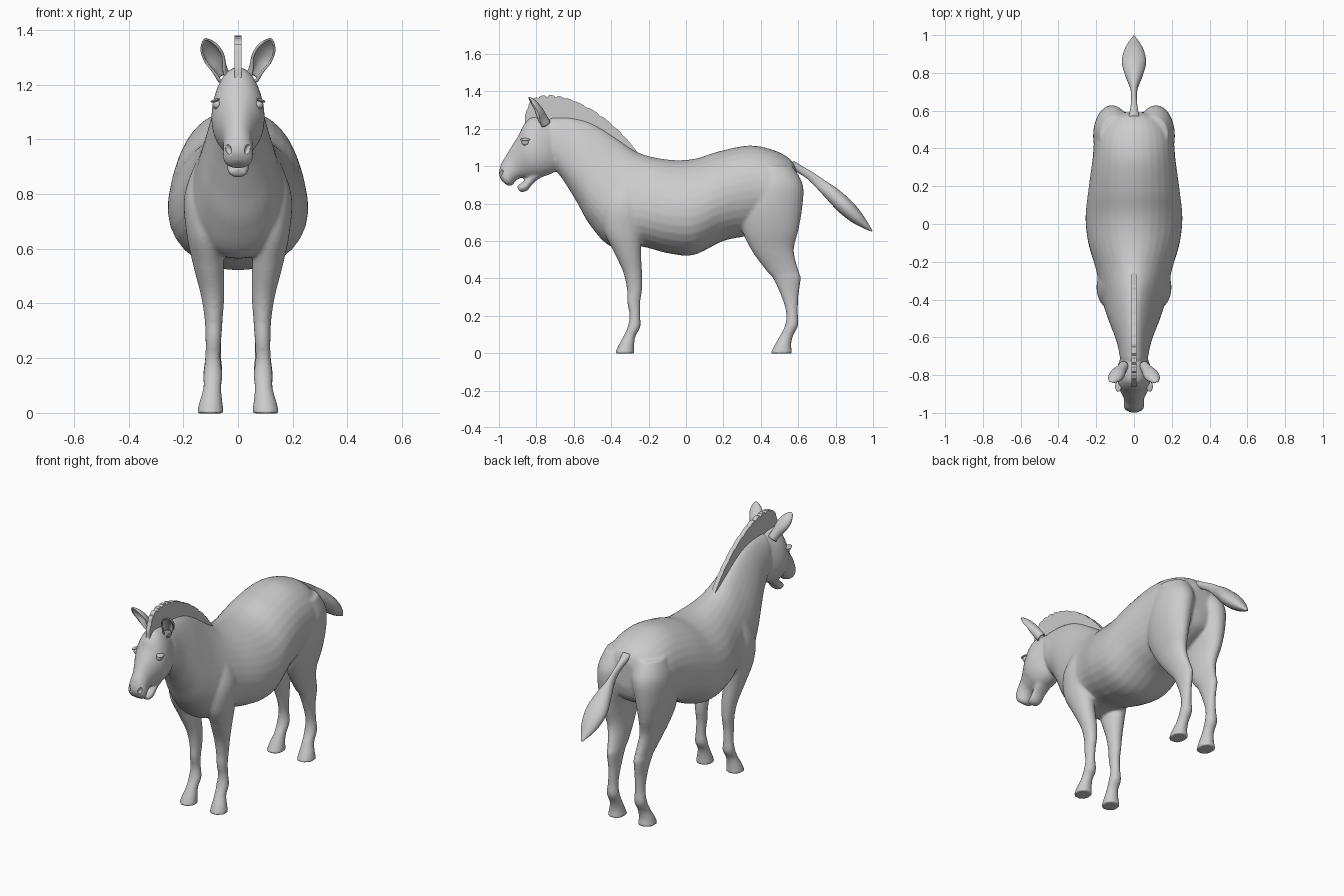
import bpy, bmesh, math, random
from mathutils import Vector

if "Cube" in bpy.data.objects:
    bpy.data.objects.remove(bpy.data.objects["Cube"])

random.seed(4)


def spline(rows, steps):
    """Catmull-Rom interpolation of equal-length tuples."""
    out = []
    for i in range(len(rows) - 1):
        a, b, c, d = (rows[max(i - 1, 0)], rows[i], rows[i + 1],
                      rows[min(i + 2, len(rows) - 1)])
        for s in range(steps):
            t = s / steps
            out.append([0.5 * (2 * q + (r - p) * t + (2 * p - 5 * q + 4 * r - u) * t * t
                               + (3 * q - p - 3 * r + u) * t ** 3)
                        for p, q, r, u in zip(a, b, c, d)])
    return out + [list(rows[-1])]


def loft(bm, rows, steps=6, n=32):
    """Rows: x, upper y, z, lower y, z, half width, taper of the upper half."""
    rings = []
    for x, ty, tz, by, bz, w, k in spline(rows, steps):
        mid = Vector((x, (ty + by) / 2, (tz + bz) / 2))
        up = Vector((0, (ty - by) / 2, (tz - bz) / 2))
        ring = []
        for j in range(n):
            s, c = math.sin(math.tau * j / n), math.cos(math.tau * j / n)
            ring.append(bm.verts.new(mid + up * s + Vector((w * c * (1 - k * s), 0, 0))))
        rings.append(ring)
    for a, b in zip(rings, rings[1:]):
        for j in range(n):
            bm.faces.new((a[j], a[(j + 1) % n], b[(j + 1) % n], b[j]))
    bm.faces.new(rings[0][::-1])
    bm.faces.new(rings[-1])


def finish(name, bm):
    bmesh.ops.recalc_face_normals(bm, faces=bm.faces)
    me = bpy.data.meshes.new(name)
    bm.to_mesh(me)
    bm.free()
    for p in me.polygons:
        p.use_smooth = True
    ob = bpy.data.objects.new(name, me)
    bpy.context.collection.objects.link(ob)
    return ob


def ball(name, loc, scale, rot=(0, 0, 0)):
    bm = bmesh.new()
    bmesh.ops.create_uvsphere(bm, u_segments=20, v_segments=12, radius=1)
    ob = finish(name, bm)
    ob.location, ob.scale, ob.rotation_euler = loc, scale, rot
    return ob


# Torso and neck: upper y, z, lower y, z, half width, taper
torso = [(.59, .98, .59, .82, .07, 0), (.56, 1.035, .56, .74, .15, 0),
         (.47, 1.085, .46, .68, .205, 0), (.34, 1.11, .34, .63, .22, 0),
         (.18, 1.08, .2, .60, .24, .06), (.04, 1.038, .04, .525, .255, .12),
         (-.1, 1.035, -.1, .535, .24, .15), (-.25, 1.07, -.24, .57, .195, .25),
         (-.36, 1.14, -.40, .57, .165, .35), (-.45, 1.20, -.51, .68, .135, .35),
         (-.53, 1.24, -.58, .80, .11, .3), (-.62, 1.26, -.64, .90, .088, .2),
         (-.72, 1.262, -.69, .97, .075, .1)]
# Skull and upper muzzle
head = [(-.74, 1.26, -.655, 1.03, .06, 0), (-.825, 1.262, -.685, .98, .085, 0),
        (-.868, 1.22, -.73, .955, .097, 0), (-.895, 1.165, -.785, .938, .092, 0),
        (-.93, 1.11, -.835, .935, .07, 0), (-.96, 1.06, -.875, .937, .055, 0),
        (-.987, 1.015, -.905, .925, .054, 0), (-1.0, .96, -.93, .897, .054, 0),
        (-.985, .92, -.95, .893, .034, 0)]
# Lower jaw, hanging a little open
jaw = [(-.79, .99, -.76, .95, .05, 0), (-.84, .945, -.815, .91, .043, 0),
       (-.878, .912, -.85, .868, .04, 0), (-.905, .893, -.888, .86, .03, 0)]
# Legs: front y, back y, z, centre x, half width
front_leg = [(-.38, -.24, .95, .09, .05), (-.44, -.22, .80, .125, .07),
             (-.44, -.235, .66, .123, .066), (-.385, -.24, .54, .108, .056),
             (-.335, -.235, .43, .093, .043), (-.316, -.235, .34, .089, .033),
             (-.314, -.245, .27, .09, .029), (-.302, -.245, .20, .092, .028),
             (-.312, -.244, .14, .092, .035), (-.335, -.27, .09, .094, .033),
             (-.362, -.277, .04, .099, .042), (-.38, -.275, -.002, .101, .05)]
hind_leg = [(.36, .57, 1.0, .10, .08), (.32, .625, .90, .113, .10),
            (.29, .622, .78, .123, .09), (.30, .602, .66, .122, .07),
            (.35, .577, .55, .108, .052), (.43, .602, .44, .092, .039),
            (.465, .614, .40, .09, .036), (.507, .602, .31, .088, .029),
            (.535, .598, .22, .09, .028), (.53, .6, .15, .092, .035),
            (.50, .572, .09, .094, .033), (.472, .562, .04, .099, .042),
            (.45, .57, -.002, .101, .05)]

bm = bmesh.new()
for part in (torso, head, jaw):
    loft(bm, [(0, *r) for r in part])
for leg in (front_leg, hind_leg):
    for side in (1, -1):
        loft(bm, [(side * x, f, z, b, z, w, 0) for f, b, z, x, w in leg])
body = finish("body", bm)
rm = body.modifiers.new("blend", "REMESH")
rm.mode, rm.voxel_size, rm.use_smooth_shade = "VOXEL", .0085, True
sm = body.modifiers.new("soften", "SMOOTH")
sm.factor, sm.iterations = .5, 5

# Nostrils cut into the muzzle, eyes with lids
for side, tag in ((1, "left"), (-1, "right")):
    cut = ball("nostril_cutter_" + tag, (side * .036, -.99, .965),
               (.011, .016, .02), (0, side * .35, 0))
    cut.hide_render = True
    cut.hide_set(True)
    bo = body.modifiers.new("nostril", "BOOLEAN")
    bo.operation, bo.object = "DIFFERENCE", cut
    ball("eye_" + tag, (side * .076, -.858, 1.127), (.017, .021, .017))
    ball("eyelid_" + tag, (side * .083, -.86, 1.142), (.018, .028, .006), (0, side * .3, 0))

# Ears: open cups facing forwards
for side, tag in ((1, "left"), (-1, "right")):
    bm = bmesh.new()
    base, tip = Vector((side * .052, -.75, 1.225)), Vector((side * .12, -.838, 1.365))
    axis = (tip - base).normalized()
    back = Vector((-side * .3, 1, 0))
    back = (back - axis * back.dot(axis)).normalized()
    wide = axis.cross(back)
    rows = []
    for t, r, d in spline([(0, .022, .024), (.25, .025, .025), (.5, .035, .026),
                           (.75, .032, .02), (.92, .017, .01), (1, .003, .002)], 4):
        opening = 2.9 - 1.1 * min(1, t * 2)
        c = base.lerp(tip, t)
        rows.append([bm.verts.new(c + back * d * math.cos(a) + wide * r * math.sin(a))
                     for a in [opening * (j / 8 - 1) for j in range(17)]])
    for a, b in zip(rows, rows[1:]):
        for j in range(16):
            bm.faces.new((a[j], a[j + 1], b[j + 1], b[j]))
    ear = finish("ear_" + tag, bm)
    so = ear.modifiers.new("thickness", "SOLIDIFY")
    so.thickness, so.offset = .008, 0

# Upright mane with a nicked edge: y, top z, root z
bm = bmesh.new()
prev = None
crest = [(-.25, 1.06, 1.03), (-.30, 1.125, 1.06), (-.36, 1.19, 1.11), (-.46, 1.275, 1.17),
         (-.57, 1.337, 1.22), (-.65, 1.367, 1.235), (-.72, 1.379, 1.24),
         (-.79, 1.372, 1.24), (-.835, 1.34, 1.235), (-.862, 1.265, 1.22)]
for i, (y, top, root) in enumerate(spline(crest, 6)):
    dip = random.uniform(.004, .012) if i % 4 == 2 and 8 < i else 0
    pair = (bm.verts.new((0, y, root)), bm.verts.new((0, y, top - dip)))
    if prev:
        bm.faces.new((prev[0], pair[0], pair[1], prev[1]))
    prev = pair
mane = finish("mane", bm)
for p in mane.data.polygons:
    p.use_smooth = False
so = mane.modifiers.new("thickness", "SOLIDIFY")
so.thickness, so.offset = .026, 0

# Tail with a tufted end: centre y, z, half depth, half width
bm = bmesh.new()
tail = [(.56, 1.01, .025, .03), (.61, .982, .022, .02), (.67, .945, .024, .015),
        (.72, .903, .03, .02), (.78, .852, .04, .043), (.85, .785, .045, .064),
        (.91, .728, .037, .055), (.96, .682, .019, .03), (.995, .652, .003, .004)]
loft(bm, [(0, y + d * .7, z + d * .7, y - d * .7, z - d * .7, w, 0)
          for y, z, d, w in tail], n=24)
finish("tail", bm)
